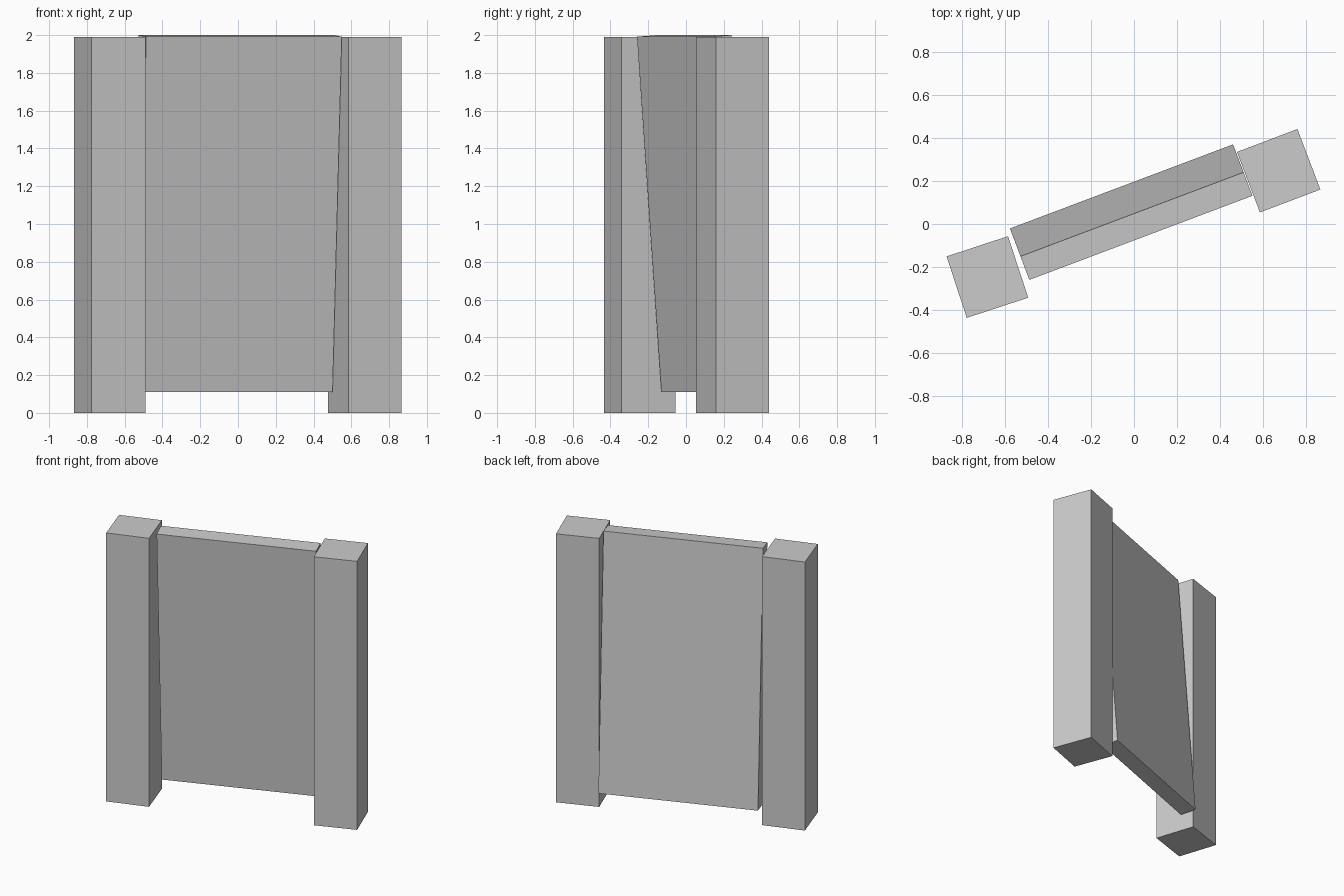
import bpy
from math import radians

if "Cube" in bpy.data.objects:
    bpy.data.objects.remove(bpy.data.objects["Cube"])


def box(name, location, size, tilt=0.0, turn=0.0):
    bpy.ops.mesh.primitive_cube_add(
        size=1, location=location, rotation=(radians(tilt), 0, radians(turn)))
    obj = bpy.context.object
    obj.name = name
    obj.scale = size
    bpy.ops.object.transform_apply(location=False, rotation=False, scale=True)
    return obj


# Square upright posts, each turned slightly differently
box("left_post", (-0.68, -0.246, 0.995), (0.30, 0.30, 1.99), turn=18.2)
box("right_post", (0.671, 0.247, 0.995), (0.30, 0.30, 1.99), turn=20.8)

# Panel between the posts, raised off the ground and leaning forward
box("leaning_panel", (-0.013, 0.055, 1.055), (1.106, 0.117, 1.887),
    tilt=4.2, turn=20.65)
